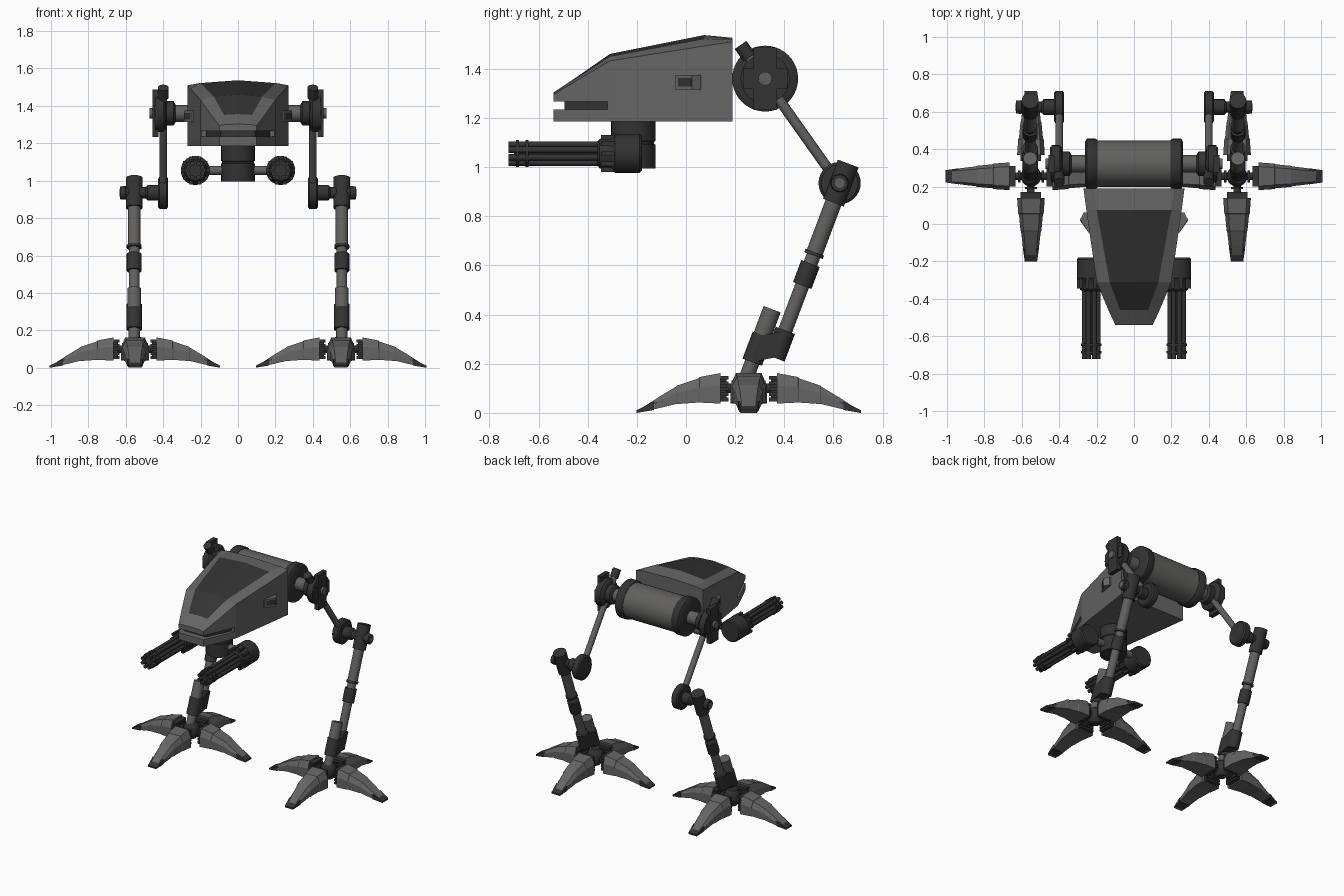
import bpy, bmesh, math
from mathutils import Vector

if "Cube" in bpy.data.objects:
    bpy.data.objects.remove(bpy.data.objects["Cube"])


def material(name, rgb):
    m = bpy.data.materials.new(name)
    m.diffuse_color = (*rgb, 1)
    m.use_nodes = True
    m.node_tree.nodes["Principled BSDF"].inputs["Base Color"].default_value = m.diffuse_color
    return m


LIGHT = material("light_grey_armour", (0.13, 0.13, 0.13))
METAL = material("mid_grey_metal", (0.12, 0.118, 0.115))
DARK = material("dark_grey", (0.033, 0.033, 0.033))
round_parts = []


def finish(name, bm, mats):
    bmesh.ops.recalc_face_normals(bm, faces=bm.faces)
    me = bpy.data.meshes.new(name)
    bm.to_mesh(me)
    bm.free()
    for m in mats:
        me.materials.append(m)
    ob = bpy.data.objects.new(name, me)
    bpy.context.collection.objects.link(ob)
    return ob


def lathe(name, a, b, profile, mat, n=28):
    """Turned part along a->b; profile holds (fraction, radius)."""
    a, b = Vector(a), Vector(b)
    q = (b - a).to_track_quat('Z', 'Y')
    bm = bmesh.new()
    rings = []
    for t, r in profile:
        c = a.lerp(b, t)
        rings.append([bm.verts.new(c + q @ Vector((r * math.cos(k * math.tau / n), r * math.sin(k * math.tau / n), 0)))
                      for k in range(n)])
    for r0, r1 in zip(rings, rings[1:]):
        for k in range(n):
            bm.faces.new((r0[k], r0[(k + 1) % n], r1[(k + 1) % n], r1[k]))
    bm.faces.new(rings[0])
    bm.faces.new(rings[-1])
    ob = finish(name, bm, [mat])
    round_parts.append(ob)
    return ob


def cyl(name, a, b, r, mat, n=28):
    return lathe(name, a, b, [(0, r), (1, r)], mat, n)


def loft(name, sections, mats, rule=lambda i, j: 0):
    """Skin matching closed sections; rule picks the material per face."""
    bm = bmesh.new()
    rows = [[bm.verts.new(p) for p in s] for s in sections]
    n = len(rows[0])
    for i in range(len(rows) - 1):
        for j in range(n):
            f = bm.faces.new((rows[i][j], rows[i][(j + 1) % n], rows[i + 1][(j + 1) % n], rows[i + 1][j]))
            f.material_index = rule(i, j)
    bm.faces.new(rows[0])
    bm.faces.new(rows[-1]).material_index = rule(len(rows) - 2, 0)
    return finish(name, bm, mats)


def box(name, lo, hi, mat):
    x0, y0, z0 = lo
    x1, y1, z1 = hi
    return loft(name, [[(x0, y0, z), (x1, y0, z), (x1, y1, z), (x0, y1, z)] for z in (z0, z1)], [mat])


# Cockpit: y, half width, side edge z, roof half width, roof edge z, ridge z
stations = [(0.19, 0.27, 1.51, 0.215, 1.52, 1.526),
            (0.075, 0.255, 1.493, 0.2, 1.522, 1.537),
            (-0.31, 0.2, 1.432, 0.13, 1.45, 1.46),
            (-0.46, 0.137, 1.343, 0.075, 1.352, 1.356),
            (-0.54, 0.1, 1.295, 0.07, 1.3, 1.303)]
cockpit = loft("cockpit", [[(w, y, 1.185), (w, y, zs), (wi, y, zi), (0, y, zc), (-wi, y, zi), (-w, y, zs), (-w, y, 1.185)]
                           for y, w, zs, wi, zi, zc in stations],
               [LIGHT, DARK], lambda i, j: 1 if j in (2, 3) and i in (1, 2) else 0)

# Viewing slot cut round the nose, with a dark core inside
cutter = box("slot_cutter", (-0.4, -0.7, 1.235), (0.4, -0.32, 1.266), LIGHT)
cutter.hide_render = True
mod = cockpit.modifiers.new("slot", 'BOOLEAN')
mod.operation = 'DIFFERENCE'
mod.solver = 'EXACT'
mod.object = cutter
bpy.context.view_layer.objects.active = cockpit
bpy.ops.object.modifier_apply(modifier="slot")
bpy.data.objects.remove(cutter)
plan = [(0.09, -0.495), (0.17, -0.325), (0.17, -0.3), (-0.17, -0.3), (-0.17, -0.325), (-0.09, -0.495)]
loft("slot_core", [[(x, y, z) for x, y in plan] for z in (1.23, 1.27)], [DARK])

# Body drum and its collars
C = (0.322, 1.36)
cyl("body_drum", (-0.21, *C), (0.21, *C), 0.124, METAL, 40)

# Gun mount under the cockpit
lathe("gun_mount", (0, -0.215, 0.995), (0, -0.215, 1.2),
      [(0, 0.09), (0.47, 0.09), (0.48, 0.085), (0.53, 0.085), (0.54, 0.09), (1, 0.09)], DARK)
cyl("gun_axle", (-0.2, -0.22, 1.055), (0.2, -0.22, 1.055), 0.024, METAL)


def toe(tag, centre, ang):
    """One clawed toe pointing along ang."""
    d = Vector((math.cos(ang), math.sin(ang), 0))
    s = Vector((-d.y, d.x, 0))
    up = Vector((0, 0, 1))

    def at(r, w, z):
        return centre + d * r + s * w + up * z

    # distance, half width at base, half width on top, bottom z, top z
    plates = [(0.115, 0.074, 0.052, 0.038, 0.162), (0.2, 0.068, 0.047, 0.042, 0.146),
              (0.205, 0.064, 0.045, 0.042, 0.14), (0.29, 0.056, 0.04, 0.036, 0.112),
              (0.295, 0.053, 0.038, 0.036, 0.107), (0.37, 0.044, 0.032, 0.018, 0.062),
              (0.452, 0.032, 0.026, 0.0, 0.008)]
    loft("toe_" + tag, [[at(r, -wb, zb), at(r, wb, zb), at(r, wb, zb + 0.6 * (zt - zb)), at(r, wt, zt),
                         at(r, -wt, zt), at(r, -wb, zb + 0.6 * (zt - zb))] for r, wb, wt, zb, zt in plates], [LIGHT])
    # dark claw tip sleeve
    tips = [(0.385, 0.043, 0.012, 0.046), (0.456, 0.033, 0.0, 0.011)]
    loft("claw_tip_" + tag, [[at(r, -w, zb), at(r, w, zb), at(r, w, zt), at(r, -w, zt)] for r, w, zb, zt in tips], [DARK])
    # ribbed root block and its pin
    for k in range(5):
        z = 0.047 + 0.022 * k
        loft("toe_rib_" + tag, [[at(r, -0.055, z), at(r, 0.055, z), at(r, 0.055, z + 0.015), at(r, -0.055, z + 0.015)]
                                for r in (0.083, 0.12)], [DARK])
    loft("toe_root_" + tag, [[at(r, -0.045, 0.05), at(r, 0.045, 0.05), at(r, 0.045, 0.147), at(r, -0.045, 0.147)]
                             for r in (0.09, 0.12)], [DARK])
    lathe("toe_pin_" + tag, at(0.03, 0, 0.1), at(0.095, 0, 0.1),
          [(0, 0.02), (0.4, 0.02), (0.4, 0.032), (0.6, 0.032), (0.6, 0.02), (1, 0.02)], DARK, 16)


for side, sx in (("left", -1), ("right", 1)):
    def P(x, y, z):
        return Vector((sx * x, y, z))

    # Drum collar, hip shaft and hip discs
    lathe("drum_collar_" + side, P(0.195, *C), P(0.262, *C), [(0, 0.127), (0.15, 0.134), (0.85, 0.134), (1, 0.118)], DARK, 40)
    cyl("hip_shaft_" + side, P(0.25, *C), P(0.36, *C), 0.046, METAL)
    lathe("hip_disc_" + side, P(0.335, *C), P(0.442, *C),
          [(0, 0.05), (0.1, 0.066), (0.45, 0.066), (0.5, 0.09), (0.6, 0.1), (1, 0.1)], DARK)
    y, z = C
    for nm, dy, dz, x1 in (("hip_plate_", 0.047, 0.127, 0.456), ("hip_tabs_", 0.09, 0.043, 0.45)):
        box(nm + side, P(0.425, y - dy, z - dz), P(x1, y + dy, z + dz), DARK)
    cyl("hip_cap_" + side, P(0.44, *C), P(0.472, *C), 0.028, METAL, 16)

    # Upper leg strut
    cyl("upper_leg_" + side, P(0.4, 0.235, 1.478), P(0.4, 0.62, 0.934), 0.021, METAL, 16)
    cyl("upper_leg_knob_" + side, P(0.4, 0.222, 1.497), P(0.4, 0.258, 1.446), 0.029, DARK, 16)

    # Knee
    K = (0.625, 0.935)
    lathe("knee_disc_" + side, P(0.373, *K), P(0.428, *K), [(0, 0.075), (0.15, 0.086), (0.85, 0.086), (1, 0.075)], DARK)
    lathe("knee_axle_" + side, P(0.42, *K), P(0.63, *K),
          [(0, 0.042), (0.3, 0.042), (0.35, 0.03), (0.85, 0.03), (0.86, 0.037), (1, 0.034)], DARK, 20)
    cyl("knee_cap_" + side, P(0.62, *K), P(0.634, *K), 0.02, METAL, 16)

    # Lower leg: main tube with collars along a slanted axis
    d = Vector((0, -0.353, -0.936))
    knee = P(0.555, 0.63, 0.935)

    def tube(nm, t0, t1, r, mat, n=20):
        cyl(nm + "_" + side, knee + d * t0, knee + d * t1, r, mat, n)

    tube("knee_housing", -0.085, 0.085, 0.045, DARK)
    tube("upper_tube", 0.08, 0.31, 0.034, METAL)
    tube("thin_ring", 0.3, 0.315, 0.04, DARK)
    tube("lower_tube", 0.31, 0.7, 0.029, METAL)
    tube("leg_collar", 0.35, 0.445, 0.04, DARK)
    tube("clamp_rear", 0.64, 0.76, 0.042, DARK)

    # Ankle piston beside the main tube, joined by a clamp
    ankle = P(0.555, 0.25, 0.155)
    cyl("piston_" + side, ankle - d * 0.285, ankle - d * 0.06, 0.037, METAL, 20)
    cyl("ankle_rod_" + side, ankle - d * 0.1, ankle + d * 0.04, 0.03, METAL, 20)
    cyl("clamp_front_" + side, ankle - d * 0.172, ankle - d * 0.055, 0.042, DARK, 20)
    rear, front = knee + d * 0.7, ankle - d * 0.114
    ends = []
    for c in (rear, front):
        ends.append([c + d * u + Vector((w, 0, 0)) for u, w in
                     ((-0.058, -0.041), (-0.058, 0.041), (0.058, 0.041), (0.058, -0.041))])
    loft("clamp_web_" + side, ends, [DARK])

    # Foot hub and four toes
    hub = P(0.551, 0.255, 0)
    lathe("foot_hub_" + side, hub + Vector((0, 0, 0.05)), hub + Vector((0, 0, 0.165)),
          [(0, 0.03), (0.15, 0.045), (0.3, 0.055), (0.65, 0.055), (0.85, 0.045), (1, 0.03)], DARK, 20)
    for k, way in enumerate(("right", "back", "left", "front")):
        toe(f"{way}_{side}", hub, k * math.pi / 2)

    # Rotary gun: housing, barrel cluster and bands
    gx, gz = 0.228, 1.055
    lathe("gun_housing_" + side, P(gx, -0.18, gz), P(gx, -0.36, gz),
          [(0, 0.07), (0.05, 0.078), (0.6, 0.078), (0.68, 0.066), (0.95, 0.06), (1, 0.05)], DARK)
    for k in range(10):
        a = k * math.tau / 10
        u, v = math.cos(a), math.sin(a)
        box("housing_lug_" + side, P(gx + 0.069 * u - 0.009, -0.345, gz + 0.069 * v - 0.009),
            P(gx + 0.069 * u + 0.009, -0.29, gz + 0.069 * v + 0.009), DARK)
    for k in range(8):
        a = (k + 0.5) * math.tau / 8
        x, z = gx + 0.04 * math.cos(a), gz + 0.04 * math.sin(a)
        cyl("gun_barrel_" + side, P(x, -0.35, z), P(x, -0.722, z), 0.013, DARK, 12)
    cyl("gun_core_" + side, P(gx, -0.35, gz), P(gx, -0.7, gz), 0.028, DARK, 16)
    for y in (-0.64, -0.68):
        cyl("gun_band_" + side, P(gx, y, gz), P(gx, y - 0.012, gz), 0.055, DARK)

    # Side sensor pod: wedge with a dark window
    wedge = [(0.23, -0.045), (0.245, -0.045), (0.288, 0.025), (0.268, 0.062), (0.23, 0.062)]
    loft("sensor_pod_" + side, [[P(x, y, z) for x, y in wedge] for z in (1.315, 1.375)], [LIGHT])
    pane = [(0.25, -0.033), (0.2865, 0.02), (0.2815, 0.0255), (0.245, -0.025)]
    loft("sensor_window_" + side, [[P(x + 0.003, y, z) for x, y in pane] for z in (1.328, 1.362)], [DARK])

# Smooth round parts, keeping sharp rims
bpy.ops.object.select_all(action='DESELECT')
for ob in round_parts:
    ob.select_set(True)
bpy.context.view_layer.objects.active = round_parts[0]
bpy.ops.object.shade_smooth_by_angle(angle=math.radians(35))
